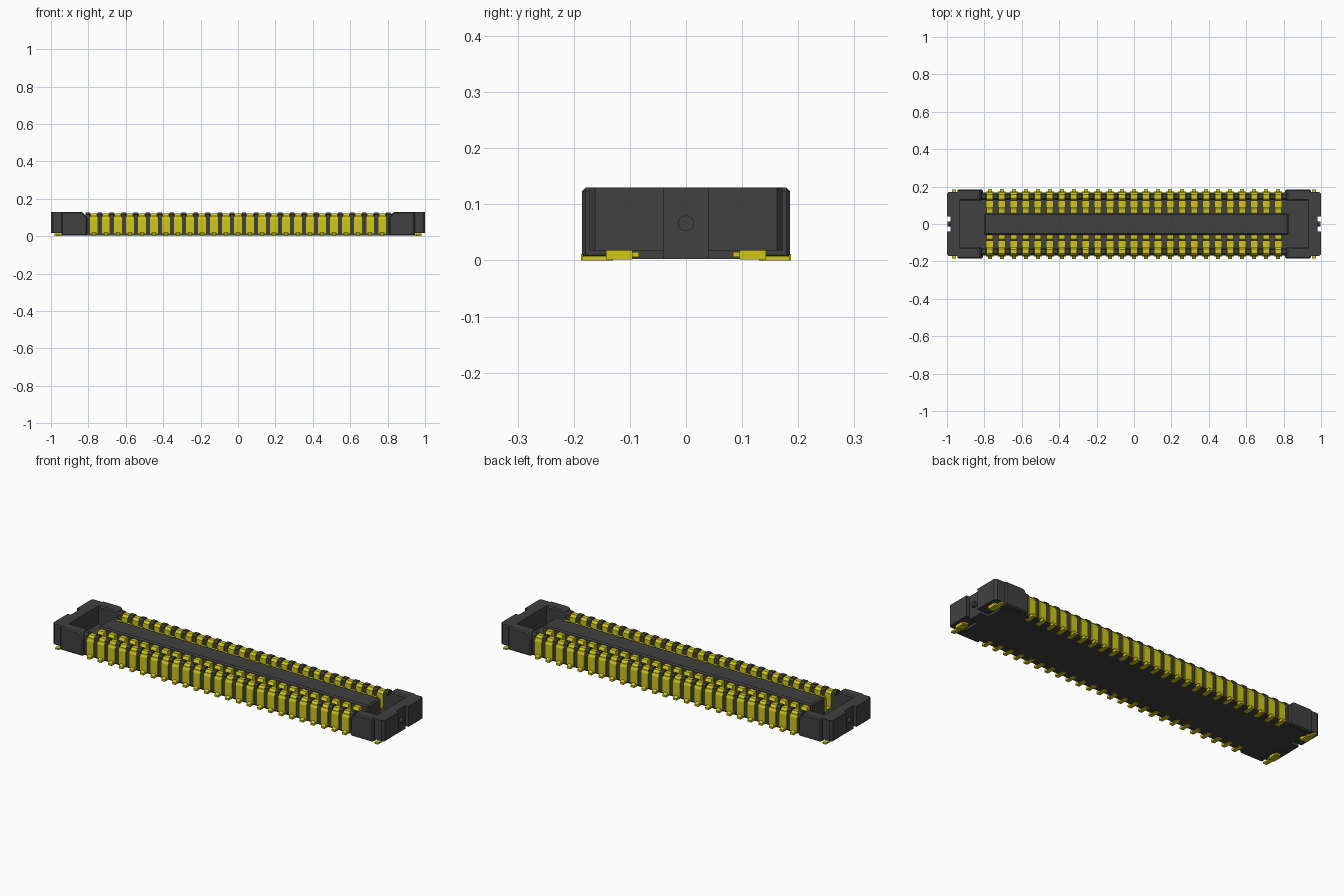
import bpy, bmesh, math
from mathutils import Vector

if "Cube" in bpy.data.objects:
    bpy.data.objects.remove(bpy.data.objects["Cube"], do_unlink=True)


def material(name, rgb):
    m = bpy.data.materials.new(name)
    m.use_nodes = True
    m.diffuse_color = (*rgb, 1)
    m.node_tree.nodes["Principled BSDF"].inputs["Base Color"].default_value = (*rgb, 1)
    return m


DARK = material("dark grey plastic", (0.052, 0.052, 0.052))
YELLOW = material("yellow contact metal", (0.62, 0.58, 0.006))


def prism(bm, points, axis, lo, hi, flip=(1, 1)):
    """Extrude a 2D outline along an axis; the outline holds the other two axes in order."""
    verts = []
    for a, b in points:
        co = [a * flip[0], b * flip[1]]
        co.insert(axis, lo)
        verts.append(bm.verts.new(co))
    face = bm.faces.new(verts)
    out = bmesh.ops.extrude_face_region(bm, geom=[face])["geom"]
    step = Vector((0, 0, 0))
    step[axis] = hi - lo
    bmesh.ops.translate(bm, vec=step, verts=[v for v in out if isinstance(v, bmesh.types.BMVert)])


def box(bm, x0, x1, y0, y1, z0, z1):
    prism(bm, [(x0, y0), (x1, y0), (x1, y1), (x0, y1)], 2, z0, z1)


def finish(name, bm, mat, bevel=0):
    bmesh.ops.recalc_face_normals(bm, faces=bm.faces)
    me = bpy.data.meshes.new(name)
    bm.to_mesh(me)
    bm.free()
    me.materials.append(mat)
    ob = bpy.data.objects.new(name, me)
    bpy.context.collection.objects.link(ob)
    if bevel:
        mod = ob.modifiers.new("edge chamfer", "BEVEL")
        mod.width = bevel
        mod.segments = 1
        mod.limit_method = "ANGLE"
    return ob


PITCH, COUNT = 0.0642, 25
pins = [(i - (COUNT - 1) / 2) * PITCH for i in range(COUNT)]

# Floor plate with tabs under the end walls
bm = bmesh.new()
box(bm, -0.93, 0.93, -0.162, 0.162, 0.003, 0.03)
for s in (-1, 1):
    box(bm, *sorted((s * 0.92, s * 0.982)), -0.04, 0.04, 0.003, 0.029)
finish("floor_plate", bm, DARK)

# Long central island, slightly offset lengthwise
bm = bmesh.new()
box(bm, -0.80, 0.825, -0.058, 0.058, 0.02, 0.122)
finish("center_island", bm, DARK, 0.007)

# Side walls: a low wall plus a rib between each pair of contacts
rib_outline = [(0.127, 0.01), (0.168, 0.01), (0.168, 0.115), (0.158, 0.126),
               (0.137, 0.126), (0.127, 0.115)]
for s, side in ((-1, "front"), (1, "back")):
    bm = bmesh.new()
    box(bm, -0.84, 0.84, *sorted((s * 0.13, s * 0.162)), 0.01, 0.10)
    for i in range(COUNT + 1):
        x = (i - COUNT / 2) * PITCH
        prism(bm, rib_outline, 0, x - 0.012, x + 0.012, (s, 1))
    finish(side + "_ribbed_wall", bm, DARK)

# End housings: notched wall, two arms with sloped ends
wall = [(0.93, 0.172), (0.988, 0.172), (1.0, 0.162), (1.0, 0.04), (0.982, 0.04)]
wall += [(x, -y) for x, y in reversed(wall)]
arm = [(0.945, 0.004), (0.945, 0.13), (0.832, 0.13), (0.808, 0.10), (0.808, 0.004)]
for s, side in ((1, "left"), (-1, "right")):
    bm = bmesh.new()
    prism(bm, wall, 2, 0.018, 0.13, (s, 1))
    finish(side + "_end_wall", bm, DARK)
    for t, end in ((-1, "front"), (1, "back")):
        bm = bmesh.new()
        prism(bm, arm, 1, t * 0.125, t * 0.185, (s, 1))
        finish(f"{side}_{end}_arm", bm, DARK, 0.006)
    # Round pip in the end notch
    bm = bmesh.new()
    ring = [(0.014 * math.cos(a * math.tau / 20), 0.066 + 0.014 * math.sin(a * math.tau / 20))
            for a in range(20)]
    prism(bm, ring, 0, s * 0.975, s * 0.998)
    finish(side + "_end_pip", bm, DARK)

# Contacts: hooked U profile, wide outer leaf and narrow solder foot
hook = [(0.168, 0.012), (0.168, 0.108), (0.158, 0.12), (0.135, 0.12), (0.124, 0.108),
        (0.124, 0.036), (0.086, 0.036), (0.092, 0.09), (0.08, 0.112), (0.056, 0.112),
        (0.056, 0.02), (0.13, 0.02), (0.13, 0.012)]
leaf = [(0.16, 0.012), (0.173, 0.012), (0.173, 0.09), (0.166, 0.105), (0.16, 0.105)]
foot = [(0.13, 0.0), (0.187, 0.0), (0.187, 0.011), (0.172, 0.02), (0.13, 0.02)]
for s, side in ((-1, "front"), (1, "back")):
    bm = bmesh.new()
    for x in pins:
        for outline, half in ((hook, 0.0175), (leaf, 0.0205), (foot, 0.0105)):
            prism(bm, outline, 0, x - half, x + half, (s, 1))
    finish(side + "_contacts", bm, YELLOW)

# Solder hold-downs under the four corners
for s, side in ((1, "left"), (-1, "right")):
    for t, end in ((-1, "front"), (1, "back")):
        bm = bmesh.new()
        for half, y0, y1, z0, z1 in ((0.011, 0.13, 0.185, 0.0, 0.008),
                                     (0.018, 0.095, 0.143, 0.002, 0.019),
                                     (0.013, 0.084, 0.10, 0.006, 0.015)):
            box(bm, s * 0.963 - half, s * 0.963 + half, *sorted((t * y0, t * y1)), z0, z1)
        finish(f"{side}_{end}_hold_down", bm, YELLOW)
